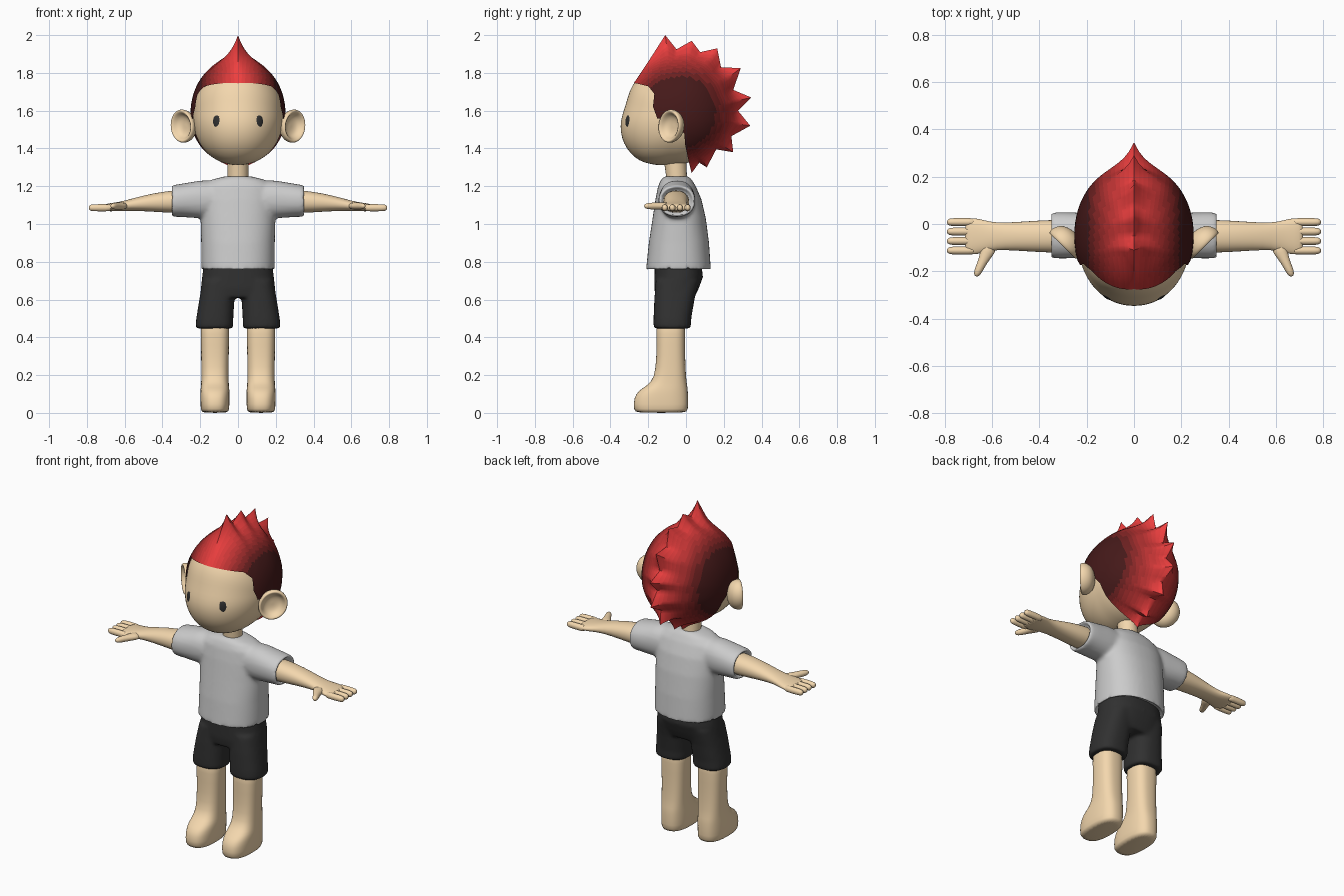
import bpy, bmesh
from math import sin, cos, pi, atan2, hypot, exp, radians, copysign
from mathutils import Vector

if "Cube" in bpy.data.objects:
    bpy.data.objects.remove(bpy.data.objects["Cube"])

X, Y, Z = Vector((1, 0, 0)), Vector((0, 1, 0)), Vector((0, 0, 1))


def material(name, r, g, b):
    m = bpy.data.materials.new(name)
    m.diffuse_color = (r, g, b, 1)
    m.use_nodes = True
    m.node_tree.nodes["Principled BSDF"].inputs["Base Color"].default_value = m.diffuse_color
    return m


SKIN = material("skin", 0.9, 0.68, 0.42)
BLACK = material("black", 0.03, 0.03, 0.03)


def finish(name, bm, mat=None, subsurf=0, voxel=0, angle=60):
    bmesh.ops.recalc_face_normals(bm, faces=bm.faces)
    me = bpy.data.meshes.new(name)
    bm.to_mesh(me)
    bm.free()
    me.polygons.foreach_set("use_smooth", [True] * len(me.polygons))
    me.set_sharp_from_angle(angle=radians(angle))
    ob = bpy.data.objects.new(name, me)
    bpy.context.collection.objects.link(ob)
    if mat:
        me.materials.append(mat)
    if subsurf:
        ob.modifiers.new("round", 'SUBSURF').levels = subsurf
        ob.modifiers["round"].render_levels = subsurf
    if voxel:
        rm = ob.modifiers.new("merge", 'REMESH')
        rm.mode, rm.voxel_size, rm.use_smooth_shade = 'VOXEL', voxel, True
        sm = ob.modifiers.new("blend", 'SMOOTH')
        sm.factor, sm.iterations = 0.5, 8
    return ob


def loft(bm, rings, u, v, e=2.0, n=24):
    """Closed skin through rings (centre, half size along u, half size along v)."""
    loops = []
    for c, a, b in rings:
        loop = []
        for k in range(n):
            cu, sv = cos(2 * pi * k / n), sin(2 * pi * k / n)
            p = Vector(c) + u * a * copysign(abs(cu) ** (2 / e), cu)
            loop.append(bm.verts.new(p + v * b * copysign(abs(sv) ** (2 / e), sv)))
        loops.append(loop)
    for l0, l1 in zip(loops, loops[1:]):
        for k in range(n):
            bm.faces.new((l0[k], l0[(k + 1) % n], l1[(k + 1) % n], l1[k]))
    bm.faces.new(loops[0])
    bm.faces.new(loops[-1])


def upright(rows, cx=0):
    """rows (z, half width, y front, y back) to rings stacked along z"""
    return [((cx, (f + b) / 2, z), a, (b - f) / 2) for z, a, f, b in rows]


# ---- head: side outline around a centre, with elliptic width
CY, CZ, HW, EXP = -0.05, 1.575, 0.24, 2.1
OUTLINE = [(-.345, 1.5), (-.32, 1.63), (-.275, 1.745), (-.18, 1.83), (-.05, 1.865),
           (.08, 1.85), (.17, 1.785), (.225, 1.69), (.24, 1.58), (.2, 1.45), (.13, 1.38),
           (.03, 1.33), (-.08, 1.315), (-.17, 1.315), (-.25, 1.34), (-.315, 1.405)]
POLAR = sorted((atan2(z - CZ, y - CY) % (2 * pi), hypot(y - CY, z - CZ)) for y, z in OUTLINE)


def radius(th):
    th %= 2 * pi
    n = len(POLAR)
    i = max((k for k in range(n) if POLAR[k][0] <= th), default=-1)
    a0, a1 = POLAR[i][0], POLAR[(i + 1) % n][0]
    t = ((th - a0) % (2 * pi)) / ((a1 - a0) % (2 * pi))
    p0, p1, p2, p3 = (POLAR[(i + k) % n][1] for k in (-1, 0, 1, 2))
    return p1 + t / 2 * (p2 - p0 + t * (2 * p0 - 5 * p1 + 4 * p2 - p3 + t * (3 * (p1 - p2) + p3 - p0)))


def half_width(y, z):
    rho = hypot(y - CY, z - CZ) / radius(atan2(z - CZ, y - CY))
    return HW * max(0, 1 - rho ** EXP) ** (1 / EXP)


bm = bmesh.new()
N, M = 64, 32
grid = []
for j in range(M + 1):
    ph = -pi / 2 + pi * (j * 0.98 + M * 0.01) / M
    rho, x = cos(ph) ** (2 / EXP), HW * copysign(abs(sin(ph)) ** (2 / EXP), ph)
    grid.append([bm.verts.new((x, CY + rho * radius(2 * pi * k / N) * cos(2 * pi * k / N),
                               CZ + rho * radius(2 * pi * k / N) * sin(2 * pi * k / N)))
                 for k in range(N)])
for g0, g1 in zip(grid, grid[1:]):
    for k in range(N):
        bm.faces.new((g0[k], g0[(k + 1) % N], g1[(k + 1) % N], g1[k]))
bm.faces.new(grid[0])
bm.faces.new(grid[-1])
finish("head", bm, SKIN)

# ---- hair: spiky crest in the middle, blending down to the hairline on both sides
CREST = [(-.275, 1.745), (-.19, 1.875), (-.11, 2.0), (-.05, 1.925), (.03, 1.97), (.075, 1.91),
         (.165, 1.93), (.185, 1.83), (.29, 1.825), (.25, 1.71), (.345, 1.67), (.275, 1.6),
         (.34, 1.52), (.24, 1.465), (.25, 1.38), (.16, 1.395), (.11, 1.3), (.07, 1.325), (.03, 1.27)]
HAIRLINE = [(-.195, 1.725), (-.165, 1.685), (-.172, 1.62), (-.15, 1.56), (-.06, 1.55),
            (-.01, 1.48), (-.005, 1.42)]


def along(pts, t):
    s = t * (len(pts) - 1)
    i = min(int(s), len(pts) - 2)
    return Vector(pts[i]).lerp(Vector(pts[i + 1]), s - i)


bm = bmesh.new()
ROWS, COLS = (len(CREST) - 1) * 4, 22
C = Vector((CY, CZ))
rows = []
for i in range(ROWS + 1):
    p, h = along(CREST, i / ROWS), along(HAIRLINE, i / ROWS)
    d = p - C
    base = C + d.normalized() * radius(atan2(d.y, d.x))
    row = []
    for j in range(-COLS, COLS + 1):
        q = base.lerp(h, (j / COLS) ** 2)
        x = half_width(*q) * 1.05 if j else 0
        q = C + (q - C) * 1.025
        q += (p - C - (base - C) * 1.025) * exp(-x / 0.045)
        row.append(bm.verts.new((copysign(x, j), q.x, q.y)))
    rows.append(row)
BANDS = 10
for r0, r1 in zip(rows, rows[1:]):
    for k in range(2 * COLS):
        f = bm.faces.new((r0[k], r0[k + 1], r1[k + 1], r1[k]))
        f.material_index = min(BANDS - 1, int(abs(f.calc_center_median().x) / 0.21 * BANDS))
hair = finish("hair", bm, angle=50)
for k in range(BANDS):
    s = 1 - k / (BANDS - 1)
    hair.data.materials.append(material("hair_%d" % k, 0.06 + 0.8 * s, 0.01 + 0.04 * s, 0.01 + 0.04 * s))

# ---- neck
bm = bmesh.new()
loft(bm, [((0, -.045, 1.18), .056, .056), ((0, -.05, 1.25), .055, .055), ((0, -.06, 1.36), .056, .06)], X, Y)
finish("neck", bm, SKIN)

# ---- shirt: body and sleeves merged into one surface
bm = bmesh.new()
loft(bm, upright([(.785, .17, -.185, .105), (.76, .185, -.2, .12), (.755, .195, -.212, .132),
                  (.9, .195, -.197, .122), (1.03, .198, -.177, .105), (1.13, .2, -.162, .082),
                  (1.2, .19, -.148, .052), (1.235, .14, -.132, .03), (1.252, .07, -.115, .015)]),
     X, Y, 2.3, 40)
for s in (-1, 1):
    loft(bm, [((s * x, -.048, z), a, b) for x, z, a, b in
              [(.1, 1.13, .09, .1), (.2, 1.13, .095, .1), (.3, 1.125, .098, .088), (.345, 1.122, .097, .084),
               (.352, 1.122, .092, .08), (.35, 1.122, .082, .07), (.325, 1.122, .076, .064)]], Y, Z, 2.2, 32)
finish("shirt", bm, voxel=0.01)

# ---- shorts: seat and two legs merged
bm = bmesh.new()
loft(bm, upright([(.8, .18, -.165, .08), (.72, .19, -.167, .09), (.66, .197, -.168, .068),
                  (.61, .19, -.16, .045)]), X, Y, 2.4, 40)
for s in (-1, 1):
    loft(bm, [((s * x, (f + b) / 2, z), a, (b - f) / 2) for z, x, a, f, b in
              [(.7, .1, .088, -.16, .07), (.6, .112, .093, -.168, .045), (.5, .123, .098, -.172, .028),
               (.455, .125, .1, -.172, .026), (.447, .125, .094, -.165, .02)]], X, Y, 2.5, 32)
finish("shorts", bm, BLACK, voxel=0.01)

for s, side in ((-1, "left"), (1, "right")):
    # leg with rounded foot
    bm = bmesh.new()
    loft(bm, upright([(0, .066, -.262, 0), (.012, .076, -.278, .012), (.08, .078, -.278, .012),
                      (.12, .077, -.25, .01), (.145, .074, -.205, .007), (.185, .072, -.166, 0),
                      (.3, .073, -.156, -.005), (.42, .076, -.158, -.004), (.52, .076, -.158, -.004)],
                     s * .122), X, Y, 2.6, 28)
    finish("leg_" + side, bm, SKIN, 1, angle=180)

    # arm and palm
    bm = bmesh.new()
    loft(bm, [((s * x, -.052, z), a, b) for x, z, a, b in
              [(.25, 1.12, .07, .062), (.35, 1.118, .07, .06), (.45, 1.114, .064, .049), (.55, 1.104, .057, .034),
               (.61, 1.095, .061, .026), (.655, 1.09, .076, .023), (.7, 1.087, .078, .02),
               (.715, 1.087, .07, .012)]], Y, Z, 2.2, 24)
    # fingers and thumb
    for y in (.008, -.032, -.072, -.112):
        loft(bm, [((s * x, y, 1.086), r, r * 1.1) for x, r in
                  [(.67, .016), (.69, .018), (.77, .018), (.784, .014), (.79, .006)]], Y, Z, 2, 12)
    td = Vector((s * .42, -.9, 0)).normalized()
    loft(bm, [(Vector((s * .605, -.085, 1.095)) + td * t, a, b) for t, a, b in
              [(0, .035, .02), (.04, .03, .02), (.08, .02, .019), (.125, .018, .018), (.142, .013, .013),
               (.15, .005, .005)]], Vector((-td.y, td.x, 0)), Z, 2, 12)
    finish("arm_" + side, bm, SKIN, 1, angle=180)

    # ear: cupped disc facing forward and outward
    bm = bmesh.new()
    out = Vector((s * .7, -.71, 0))
    loft(bm, [(Vector((s * .29, -.08, 1.518)) + out * o, .084 * r, .09 * r) for r, o in
              [(.05, -.06), (.5, -.055), (.85, -.035), (1, -.003), (.97, .016), (.86, .02), (.74, .008),
               (.6, -.012), (.3, -.02), (.05, -.02)]], Vector((s * .71, .7, 0.08)), Z, 2, 28)
    finish("ear_" + side, bm, SKIN, 1, angle=180)

    # eye: flattened oval on the face
    x = .112
    y = CY - radius(pi) * (1 - (x / HW) ** EXP) ** (1 / EXP)
    bpy.ops.mesh.primitive_uv_sphere_add(segments=24, ring_count=16, radius=1,
                                         location=(s * x, y + .004, 1.538), rotation=(0, 0, s * radians(33)))
    eye = bpy.context.object
    eye.name = "eye_" + side
    eye.scale = (.026, .012, .039)
    eye.data.materials.append(BLACK)
    bpy.ops.object.shade_smooth()
